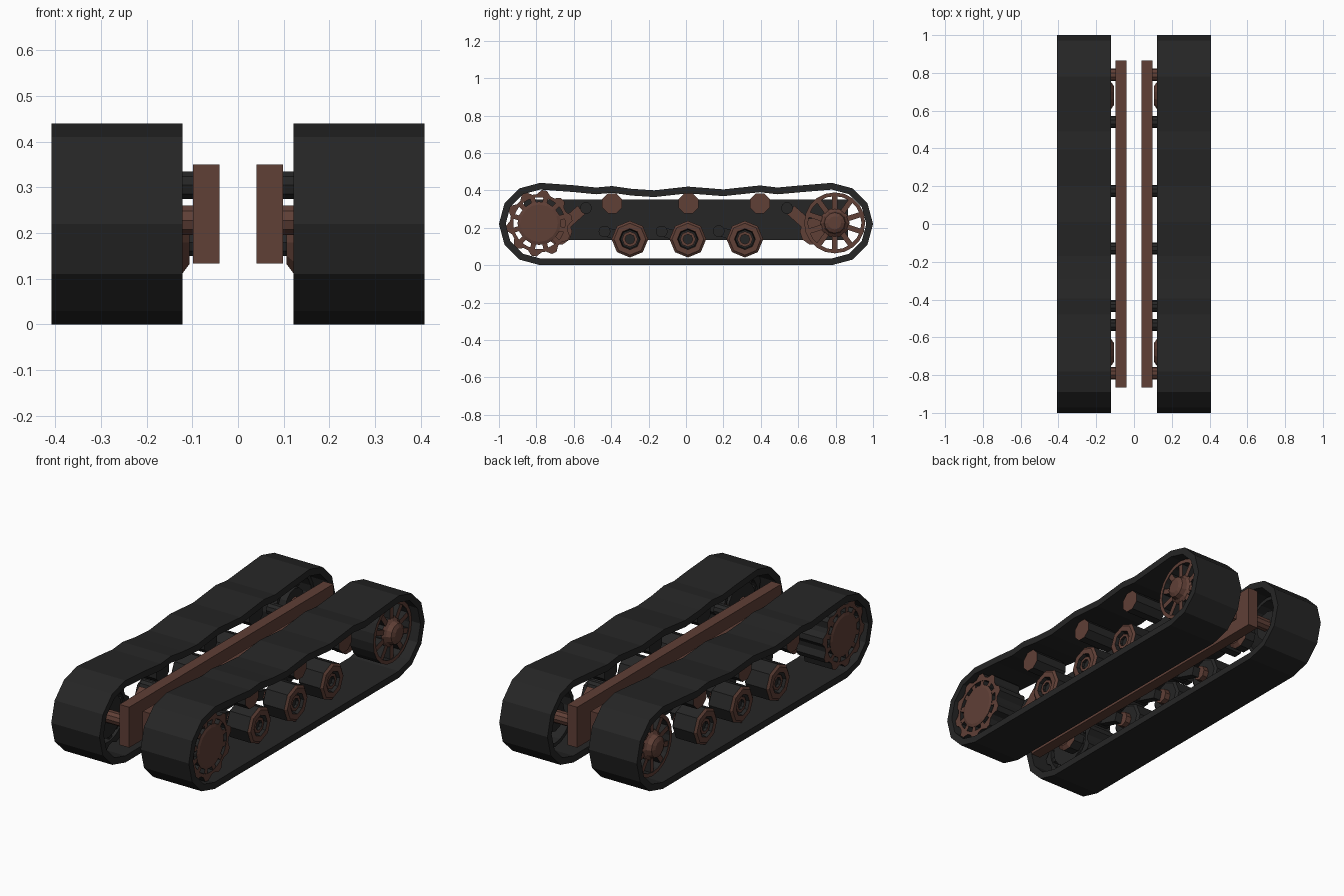
import bpy, bmesh, math
from mathutils import Vector

if "Cube" in bpy.data.objects:
    bpy.data.objects.remove(bpy.data.objects["Cube"])

def material(name, col):
    m = bpy.data.materials.new(name)
    m.diffuse_color = (*col, 1)
    m.use_nodes = True
    m.node_tree.nodes["Principled BSDF"].inputs["Base Color"].default_value = m.diffuse_color
    return m

MATS = [material("black rubber", (0.019, 0.019, 0.019)),
        material("rust brown", (0.115, 0.050, 0.037))]
BLACK, BROWN = 0, 1

def finish(name, bm, rule=None):
    """Make a flat-shaded object, mirrored to the other track."""
    bmesh.ops.recalc_face_normals(bm, faces=bm.faces[:])
    bm.normal_update()
    if rule:
        for f in bm.faces:
            f.material_index = rule(f)
    me = bpy.data.meshes.new(name)
    bm.to_mesh(me)
    bm.free()
    for m in MATS:
        me.materials.append(m)
    ob = bpy.data.objects.new(name, me)
    bpy.context.collection.objects.link(ob)
    ob.modifiers.new("mirror", 'MIRROR').use_clip = False
    return ob

def ring_prism(bm, outer, inner, x0, x1):
    """Extruded band between two matching (y, z) loops."""
    rows = [[bm.verts.new((x, y, z)) for y, z in loop]
            for loop, x in ((outer, x0), (outer, x1), (inner, x1), (inner, x0))]
    n = len(outer)
    for k in range(4):
        a, b = rows[k], rows[(k + 1) % 4]
        for i in range(n):
            j = (i + 1) % n
            bm.faces.new((a[i], a[j], b[j], b[i]))

def lathe(bm, cy, cz, profile, n, phase=0.0):
    """Revolve (radius, x, material) about the x axis; ends at radius 0."""
    prev = pm = None
    for r, x, m in profile:
        if r == 0:
            row = [bm.verts.new((x, cy, cz))] * n
        else:
            row = [bm.verts.new((x, cy + r * math.cos(phase + i * math.tau / n),
                                 cz + r * math.sin(phase + i * math.tau / n))) for i in range(n)]
        if prev:
            for i in range(n):
                j = (i + 1) % n
                vs = list(dict.fromkeys((prev[i], prev[j], row[j], row[i])))
                bm.faces.new(vs).material_index = pm
        prev, pm = row, m

def bar(bm, a, b, w, x0, x1):
    """Box of width w running between two (y, z) points."""
    a, b = Vector(a), Vector(b)
    d = (b - a).normalized()
    s = Vector((-d.y, d.x)) * w / 2
    pts = [a + s, b + s, b - s, a - s]
    lo = [bm.verts.new((x0, *p)) for p in pts]
    hi = [bm.verts.new((x1, *p)) for p in pts]
    bm.faces.new(lo)
    bm.faces.new(hi)
    for i in range(4):
        j = (i + 1) % 4
        bm.faces.new((lo[i], lo[j], hi[j], hi[i]))

def polar(cy, cz, r, a):
    return (cy + r * math.cos(a), cz + r * math.sin(a))

def circle(cy, cz, r, n):
    return [polar(cy, cz, r, i * math.tau / n) for i in range(n)]

def outward_brown(f):
    return BROWN if f.normal.x > 0.5 else BLACK

# track belt: round ends, sagging top run
SAG = [(0.6, .425), (0.49, .415), (0.395, .426), (0.2, .405), (0.01, .42),
       (-0.17, .40), (-0.29, .408), (-0.395, .423), (-0.48, .415), (-0.6, .427)]
def belt_loop(t):
    r = 0.22 - t
    front = [polar(-0.78, 0.22, r, math.radians(90 + 30 * i)) for i in range(7)]
    back = [polar(0.78, 0.22, r, math.radians(-90 + 30 * i)) for i in range(7)]
    return back + [(y, z - t) for y, z in SAG] + front
bm = bmesh.new()
ring_prism(bm, belt_loop(0), belt_loop(0.036), 0.122, 0.408)
finish("track_belt", bm)

# side frame beam: outer face is dark
bm = bmesh.new()
bar(bm, (-0.865, 0.242), (0.865, 0.242), 0.217, 0.04, 0.098)
finish("frame_beam", bm, lambda f: BLACK if f.normal.x > 0.5 else BROWN)

# road wheels with trailing arms
ROAD = [(0, .17, 1), (.04, .17, 1), (.04, .20, 0), (.085, .20, 0), (.098, .21, 0), (.098, .335, 1),
        (.085, .345, 1), (.056, .345, 0), (.05, .315, 0), (.042, .315, 1), (.042, .335, 1),
        (.026, .335, 0), (.026, .32, 0), (0, .32, 0)]
PIVOTS = [(-0.435, 0.18), (-0.13, 0.18), (0.175, 0.182)]
for i, y in enumerate((-0.30, 0.01, 0.315)):
    bm = bmesh.new()
    lathe(bm, y, 0.139, ROAD, 8, math.pi / 8 * 0)
    finish("road_wheel", bm)
    bm = bmesh.new()
    bar(bm, PIVOTS[i], (y, 0.139), 0.05, 0.13, 0.17)
    finish("trailing_arm", bm)

# return rollers
for y in (-0.395, 0.013, 0.395):
    bm = bmesh.new()
    lathe(bm, y, 0.33, [(0, .17, 0), (.058, .17, 0), (.058, .36, 1), (0, .36, 1)], 8, math.pi / 8)
    finish("return_roller", bm)

# pivot pins
for y, z in PIVOTS + [(-0.535, 0.305), (0.54, 0.305)]:
    bm = bmesh.new()
    lathe(bm, y, z, [(0, .09, 0), (.032, .09, 0), (.032, .19, 0), (0, .19, 0)], 10)
    finish("pivot_pin", bm)

# tensioner arms and their tapered cylinders, axles
for s in (-1, 1):
    bm = bmesh.new()
    bar(bm, (s * 0.56, 0.295), (s * 0.70, 0.17), 0.06, 0.13, 0.18)
    finish("tension_arm", bm, lambda f: BROWN)
    bm = bmesh.new()
    lathe(bm, s * 0.68, 0.18, [(0, .106, 1), (.05, .106, 1), (.072, .122, 0), (.072, .18, 1), (0, .18, 1)], 10)
    finish("tension_hub", bm)
    bm = bmesh.new()
    lathe(bm, s * 0.79, 0.228, [(0, .09, 1), (.034, .09, 1), (.034, .30, 1), (0, .30, 1)], 10)
    finish("end_axle", bm)

# front drive sprocket: toothed rim, slotted ring, centre plate
cy, cz = -0.785, 0.224
teeth = [polar(cy, cz, .178 if i % 4 < 2 else .156, (i + 0.5) * math.tau / 40) for i in range(40)]
bm = bmesh.new()
ring_prism(bm, teeth, circle(cy, cz, .138, 40), 0.22, 0.385)
for i in range(12):
    a = (i + 0.5) * math.tau / 12
    bar(bm, polar(cy, cz, .10, a), polar(cy, cz, .145, a), .026, 0.23, 0.383)
lathe(bm, cy, cz, [(0, .22, 0), (.116, .22, 0), (.116, .385, 0), (.10, .39, 0), (0, .39, 0)], 16)
finish("drive_sprocket", bm, outward_brown)

# rear idler wheel: rim, ten spokes, stepped hub
cy, cz = 0.795, 0.226
bm = bmesh.new()
ring_prism(bm, circle(cy, cz, .163, 20), circle(cy, cz, .143, 20), 0.22, 0.36)
for i in range(10):
    a = (i + 0.5) * math.tau / 10
    bar(bm, polar(cy, cz, .06, a), polar(cy, cz, .15, a), .028, 0.29, 0.355)
finish("idler_wheel", bm, outward_brown)
bm = bmesh.new()
lathe(bm, cy, cz, [(0, .22, 0), (.08, .22, 0), (.08, .35, 1), (.062, .365, 1),
                   (.055, .39, 1), (.035, .40, 1), (0, .40, 1)], 12)
finish("idler_hub", bm)
